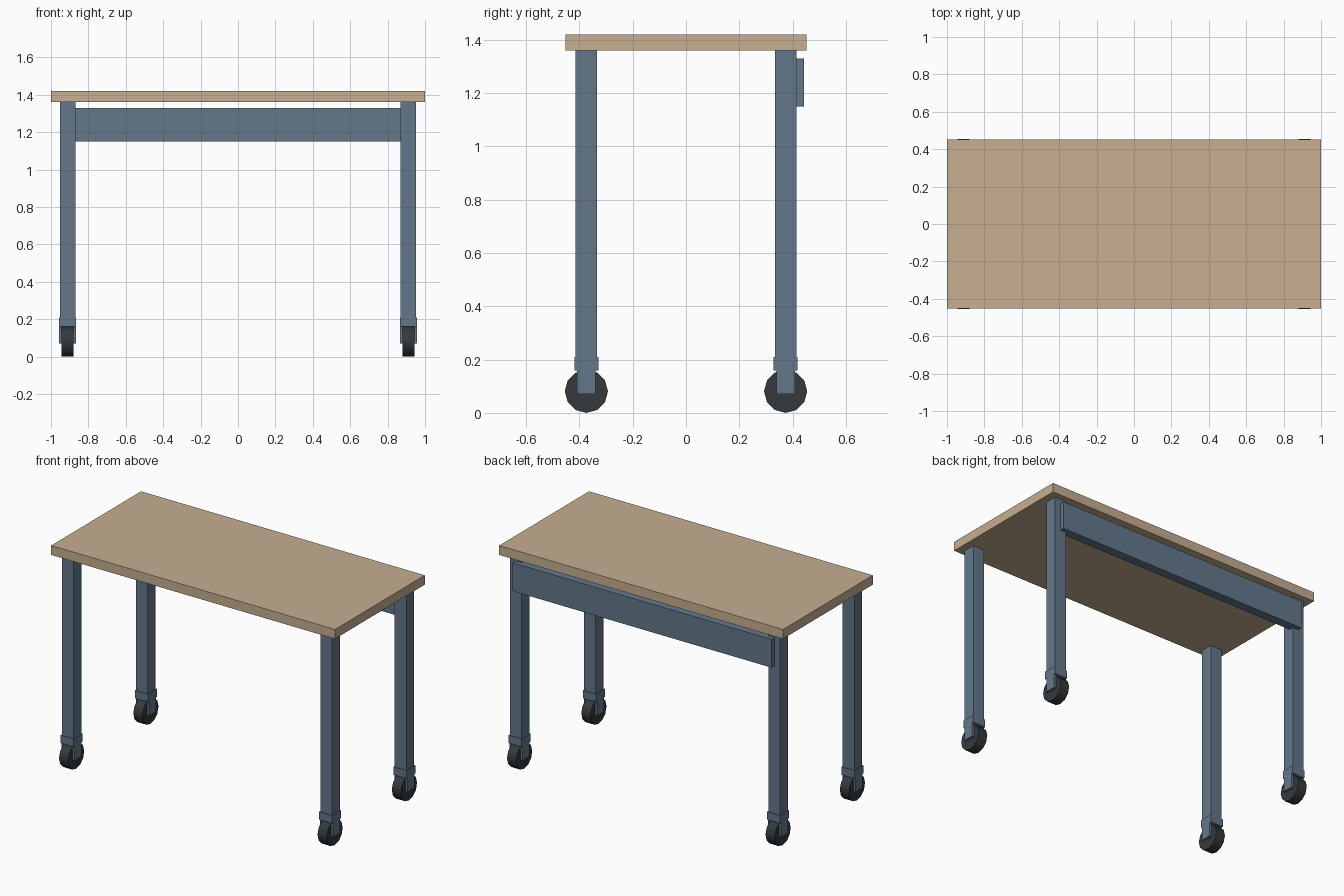
import bpy
import math

cube = bpy.data.objects.get("Cube")
if cube:
    bpy.data.objects.remove(cube, do_unlink=True)


def material(name, rgb):
    mat = bpy.data.materials.new(name)
    mat.use_nodes = True
    mat.diffuse_color = (*rgb, 1)
    mat.node_tree.nodes["Principled BSDF"].inputs["Base Color"].default_value = (*rgb, 1)
    return mat


WOOD = material("light wood", (0.57, 0.42, 0.285))
STEEL = material("blue grey steel", (0.126, 0.187, 0.255))
RUBBER = material("dark rubber", (0.035, 0.041, 0.047))


def box(name, low, high, mat):
    """Box between two opposite corners."""
    centre = [(a + b) / 2 for a, b in zip(low, high)]
    bpy.ops.mesh.primitive_cube_add(size=1, location=centre)
    obj = bpy.context.object
    obj.name = name
    obj.scale = [b - a for a, b in zip(low, high)]
    bpy.ops.object.transform_apply(location=False, rotation=False, scale=True)
    obj.data.materials.append(mat)
    return obj


def post(name, x, y, half_x, half_y, bottom, top):
    """Upright steel box centred on x, y."""
    return box(name, (x - half_x, y - half_y, bottom),
               (x + half_x, y + half_y, top), STEEL)


# Table top
box("table_top", (-1, -0.452, 1.36), (1, 0.452, 1.42), WOOD)

# Rear stretcher let into the back legs
box("rear_stretcher", (-0.912, 0.384, 1.15), (0.912, 0.443, 1.33), STEEL)

# Legs with casters
LEG_X, LEG_Y, WHEEL_R = 0.911, 0.374, 0.081
for y_name, sy in (("front", -1), ("back", 1)):
    for x_name, sx in (("right", -1), ("left", 1)):
        tag = f"{y_name}_{x_name}"
        x, y = sx * LEG_X, sy * LEG_Y
        post(f"{tag}_leg", x, y, 0.041, 0.04, 0.19, 1.36)
        post(f"{tag}_caster_collar", x, y, 0.046, 0.045, 0.16, 0.21)

        # Fork plates on both sides of the wheel
        for side, s in (("inner", -sx), ("outer", sx)):
            post(f"{tag}_{side}_fork", x + s * 0.039, y, 0.007, 0.035, 0.07, 0.16)

        # Twelve-sided wheel
        bpy.ops.mesh.primitive_cylinder_add(
            vertices=12, radius=WHEEL_R, depth=0.064,
            location=(x, y, WHEEL_R), rotation=(0, math.pi / 2, 0))
        wheel = bpy.context.object
        wheel.name = f"{tag}_wheel"
        wheel.data.materials.append(RUBBER)
        bpy.ops.object.shade_smooth_by_angle(angle=math.radians(40))
